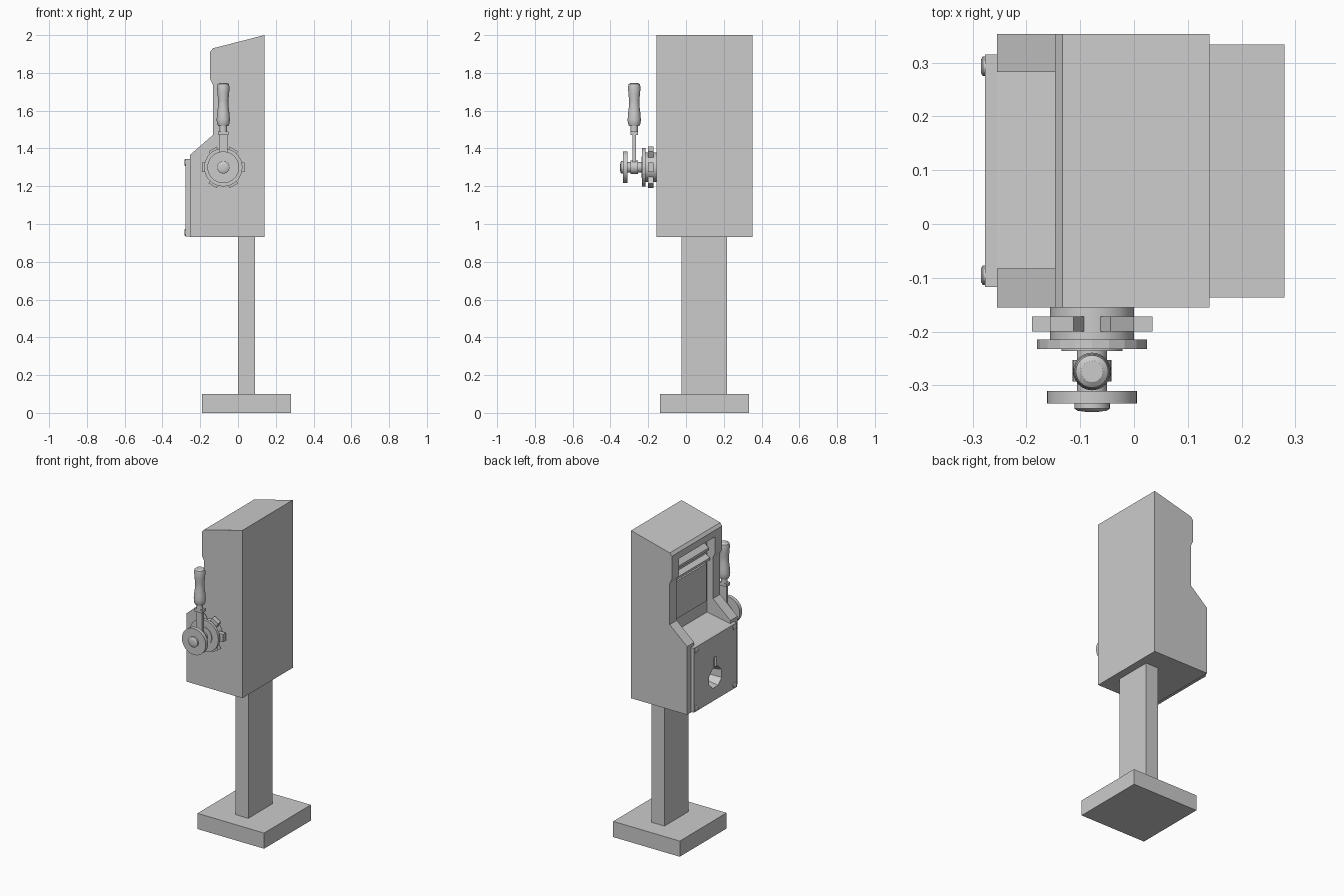
import bpy, bmesh, math
from mathutils import Vector, Matrix

if "Cube" in bpy.data.objects:
    bpy.data.objects.remove(bpy.data.objects["Cube"])

CX, CZ, CY = -0.078, 1.30, 0.099   # crank axis (x, z) and cabinet mid-line (y)


def finish(name, bm, smooth=False):
    bmesh.ops.recalc_face_normals(bm, faces=bm.faces)
    me = bpy.data.meshes.new(name)
    bm.to_mesh(me)
    bm.free()
    ob = bpy.data.objects.new(name, me)
    bpy.context.collection.objects.link(ob)
    if smooth:
        bpy.ops.object.select_all(action='DESELECT')
        ob.select_set(True)
        bpy.context.view_layer.objects.active = ob
        bpy.ops.object.shade_smooth_by_angle(angle=math.radians(35))
    return ob


def box(name, x, y, z):
    bm = bmesh.new()
    bmesh.ops.create_cube(bm, size=1)
    for v in bm.verts:
        v.co = Vector([(r[0] + r[1]) / 2 + c * (r[1] - r[0])
                       for c, r in zip(v.co, (x, y, z))])
    return finish(name, bm)


def prism_y(name, pts, y0, y1):
    """Extrude an (x, z) outline along y."""
    bm = bmesh.new()
    f = bm.faces.new([bm.verts.new((x, y0, z)) for x, z in pts])
    ext = bmesh.ops.extrude_face_region(bm, geom=[f])['geom']
    bmesh.ops.translate(bm, vec=(0, y1 - y0, 0),
                        verts=[g for g in ext if isinstance(g, bmesh.types.BMVert)])
    return finish(name, bm)


def lathe(name, prof, origin, axis, n=32, turn=0.0, smooth=True):
    """Spin (radius, distance) points round an axis and close both ends."""
    bm = bmesh.new()
    rings = [[bm.verts.new((r * math.cos(turn + i * math.tau / n),
                            r * math.sin(turn + i * math.tau / n), h))
              for i in range(n)] for r, h in prof]
    for a, b in zip(rings, rings[1:]):
        for i in range(n):
            j = (i + 1) % n
            bm.faces.new((a[i], a[j], b[j], b[i]))
    bm.faces.new(rings[0])
    bm.faces.new(rings[-1])
    rot = Vector((0, 0, 1)).rotation_difference(Vector(axis)).to_matrix().to_4x4()
    bm.transform(Matrix.Translation(origin) @ rot)
    return finish(name, bm, smooth)


def cut(target, cutter):
    mod = target.modifiers.new('cut', 'BOOLEAN')
    mod.operation, mod.solver, mod.object = 'DIFFERENCE', 'EXACT', cutter
    bpy.context.view_layer.objects.active = target
    bpy.ops.object.modifier_apply(modifier=mod.name)


# Foot and post
box('base', (-0.19, 0.28), (-0.137, 0.334), (0, 0.1))
box('post', (0, 0.09), (-0.025, 0.217), (0.1, 0.93))

# Cabinet with stepped front and open display bay
cabinet = prism_y('cabinet', [(-0.255, 0.93), (0.14, 0.93), (0.14, 2.0), (-0.133, 1.93),
                              (-0.147, 1.912), (-0.147, 1.765), (-0.132, 1.735),
                              (-0.132, 1.472), (-0.255, 1.365)], -0.155, 0.353)
door = box('front_door', (-0.277, -0.255), (-0.117, 0.315), (0.935, 1.345))
bay = prism_y('bay_cutter', [(-0.4, 1.335), (-0.255, 1.345), (-0.09, 1.375),
                             (-0.09, 1.87), (-0.4, 1.87)], -0.083, 0.282)
hole = lathe('hole_cutter', [(0.07, 0), (0.05, 0.08)], (-0.285, CY, 1.08), (1, 0, 0),
             n=8, turn=math.pi / 8, smooth=False)
slot = box('slot_cutter', (-0.3, -0.262), (CY - 0.012, CY + 0.012), (1.1, 1.21))
cut(cabinet, bay)
cut(cabinet, hole)
cut(door, hole)
cut(door, slot)
for c in (bay, hole, slot):
    bpy.data.objects.remove(c)

# Door bolts
for y in (-0.095, 0.293):
    for z in (0.955, 1.325):
        lathe('door_bolt', [(0.018, 0), (0.018, 0.004), (0.013, 0.007)],
              (-0.277, y, z), (-1, 0, 0), n=16)

# Display inside the bay
box('screen_panel', (-0.105, -0.085), (-0.055, 0.255), (1.46, 1.70))
prism_y('display_ledge', [(-0.085, 1.72), (-0.12, 1.72), (-0.12, 1.735), (-0.085, 1.755)],
        -0.07, 0.27)
prism_y('display_visor', [(-0.085, 1.775), (-0.118, 1.785), (-0.118, 1.80), (-0.085, 1.83)],
        -0.06, 0.26)

# Crank mount with six lugs
lathe('crank_mount', [(0.078, 0), (0.078, 0.062)], (CX, -0.154, CZ), (0, -1, 0))
for i in range(6):
    a = i * math.tau / 6
    u, w = (math.cos(a), math.sin(a)), (-math.sin(a), math.cos(a))
    prism_y('mount_lug', [(CX + u[0] * r + w[0] * s, CZ + u[1] * r + w[1] * s)
                          for r, s in ((0.07, -0.025), (0.112, -0.025),
                                       (0.112, 0.025), (0.07, 0.025))], -0.172, -0.2)
lathe('crank_flange', [(0.102, 0), (0.102, 0.017)], (CX, -0.215, CZ), (0, -1, 0),
      n=20, smooth=False)
lathe('flange_plate', [(0.057, 0), (0.057, 0.004)], (CX, -0.232, CZ), (0, -1, 0))

# Crank hub, wheel and cap
lathe('crank_hub', [(0.028, 0), (0.028, 0.018), (0.036, 0.018), (0.036, 0.058),
                    (0.028, 0.058), (0.028, 0.076)], (CX, -0.235, CZ), (0, -1, 0))
lathe('crank_wheel', [(0.084, 0), (0.084, 0.024)], (CX, -0.31, CZ), (0, -1, 0))
lathe('wheel_cap', [(0.033, 0), (0.033, 0.009), (0.027, 0.013), (0.012, 0.015)],
      (CX, -0.334, CZ), (0, -1, 0))

# Lever arm and turned grip
HY = -0.274
box('lever_arm', (CX - 0.022, CX + 0.022), (HY - 0.009, HY + 0.009), (1.32, 1.475))
box('lever_collar', (CX - 0.029, CX + 0.029), (HY - 0.019, HY + 0.019), (1.472, 1.49))
lathe('lever_grip', [(0.02, 0), (0.02, 0.028), (0.028, 0.03), (0.034, 0.045), (0.035, 0.065),
                     (0.032, 0.1), (0.027, 0.14), (0.027, 0.165), (0.031, 0.2),
                     (0.033, 0.235), (0.03, 0.25), (0.02, 0.257)],
      (CX, HY, 1.49), (0, 0, 1), n=24)
